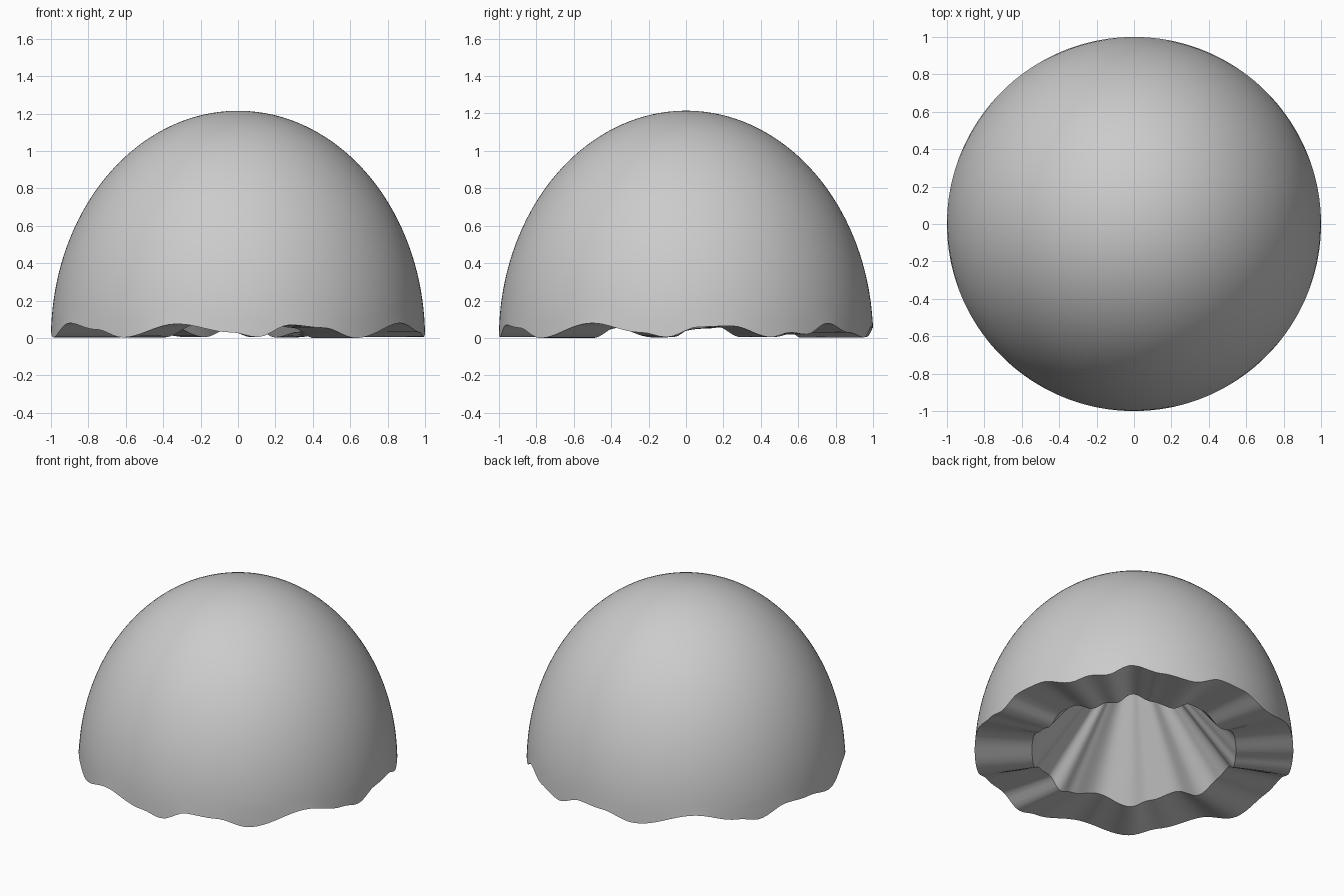
import bpy, bmesh, math
from math import sin, cos, pi, radians

cube = bpy.data.objects.get("Cube")
if cube:
    bpy.data.objects.remove(cube, do_unlink=True)

SEGMENTS = 180
HEIGHT = 1.215
INNER = 0.64
CAVITY_TOP = 0.82

# Ragged rim: (angle in degrees, height) of the crests and dips
RIM = [(-154, .08), (-139, .045), (-128, .003), (-109, .075), (-92, .03),
       (-84, .005), (-74, .07), (-63, .055), (-51, 0), (-30, .08), (-14, .03),
       (-6, .005), (4, .06), (14, .065), (27, .005), (34, .03), (40, .02),
       (49, .08), (60, .03), (72, .003), (83, .065), (93, .055), (106, .005),
       (128, .08), (144, .03), (152, .005), (164, .065), (175, .05),
       (190, .003), (206, .08)]


def rim_height(angle):
    deg = (math.degrees(angle) + 154) % 360 - 154
    for (a0, z0), (a1, z1) in zip(RIM, RIM[1:]):
        if a0 <= deg <= a1:
            f = (1 - cos(pi * (deg - a0) / (a1 - a0))) / 2
            return z0 + (z1 - z0) * f
    return RIM[0][1]


bm = bmesh.new()
angles = [2 * pi * i / SEGMENTS for i in range(SEGMENTS)]


def ring(radius, height):
    return [bm.verts.new((radius * cos(a), radius * sin(a), height(a))) for a in angles]


def bridge(lower, upper):
    for i in range(SEGMENTS):
        j = (i + 1) % SEGMENTS
        bm.faces.new((lower[i], lower[j], upper[j], upper[i]))


def cap(loop, z):
    tip = bm.verts.new((0, 0, z))
    for i in range(SEGMENTS):
        bm.faces.new((loop[i], loop[(i + 1) % SEGMENTS], tip))


# Outer dome, from the ragged edge up to the crown
outer_rim = ring(1, rim_height)
last = outer_rim
ROWS = 36
for k in range(ROWS):
    t = radians(5) + radians(84) * k / (ROWS - 1)
    z = HEIGHT * sin(t)
    loop = ring(cos(t), lambda a: z)
    bridge(last, loop)
    last = loop
cap(last, HEIGHT)

# Thick broken edge
inner_rim = ring(INNER, rim_height)
bridge(outer_rim, inner_rim)

# Tapering cavity
last = inner_rim
for f in (.15, .3, .5, .7, .85, .97):
    loop = ring(INNER * (1 - f),
                lambda a: rim_height(a) * (1 - f) + CAVITY_TOP * f)
    bridge(last, loop)
    last = loop
cap(last, CAVITY_TOP)

bmesh.ops.recalc_face_normals(bm, faces=bm.faces)
mesh = bpy.data.meshes.new("half_shell")
bm.to_mesh(mesh)
bm.free()
shell = bpy.data.objects.new("half_shell", mesh)
bpy.context.collection.objects.link(shell)

# Plain grey surface
grey = bpy.data.materials.new("light_grey")
grey.use_nodes = True
colour = (0.6, 0.6, 0.6, 1)
grey.diffuse_color = colour
grey.node_tree.nodes["Principled BSDF"].inputs["Base Color"].default_value = colour
mesh.materials.append(grey)

bpy.ops.object.select_all(action='DESELECT')
shell.select_set(True)
bpy.context.view_layer.objects.active = shell
bpy.ops.object.shade_smooth_by_angle(angle=radians(40))
